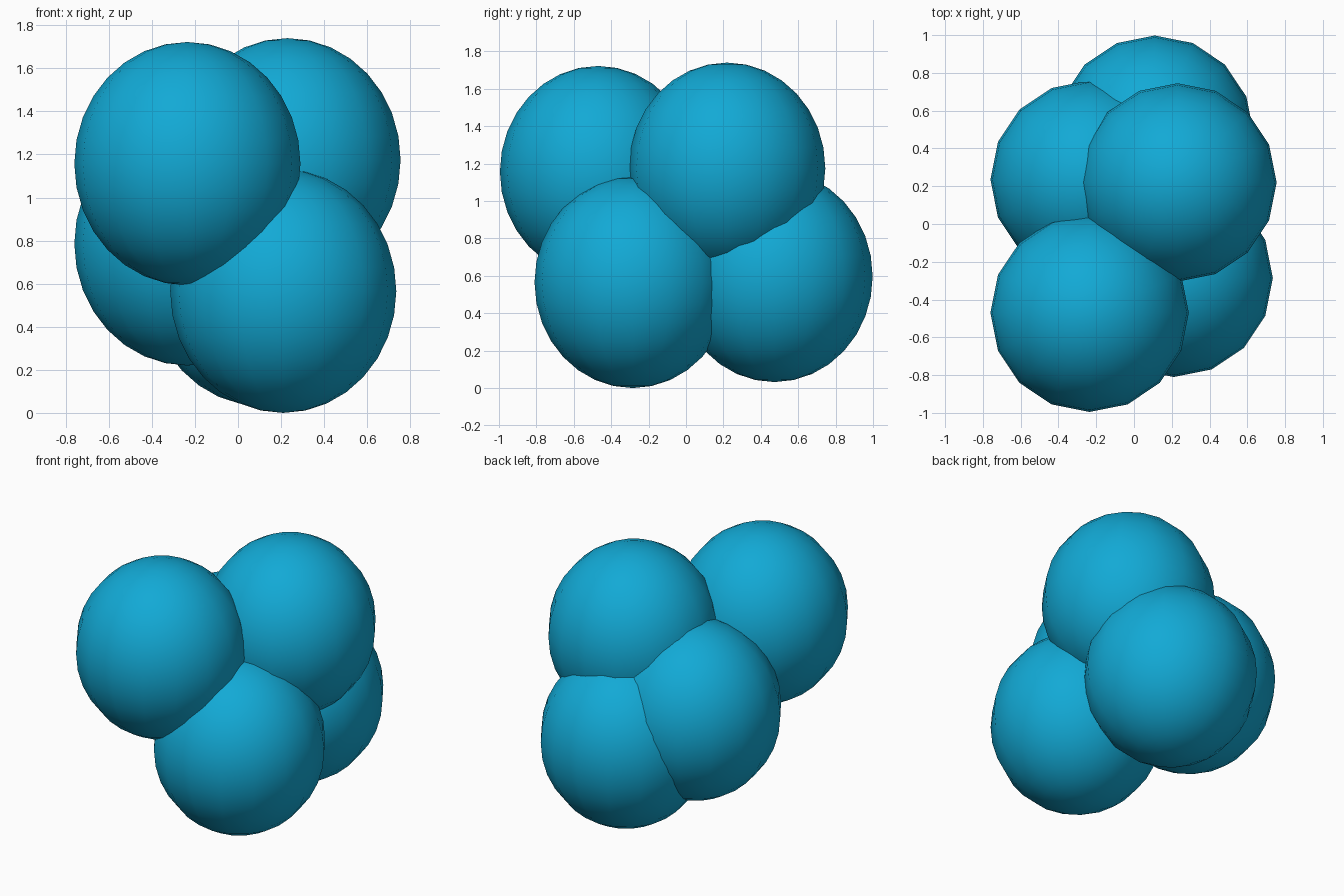
import bpy

default = bpy.data.objects.get("Cube")
if default:
    bpy.data.objects.remove(default, do_unlink=True)

# One blue for the whole cluster
blue = bpy.data.materials.new("bright blue")
blue.use_nodes = True
colour = (0.006, 0.40, 0.67, 1.0)
blue.diffuse_color = colour
blue.node_tree.nodes["Principled BSDF"].inputs["Base Color"].default_value = colour

RADIUS = 0.525       # horizontal radius
HALF_HEIGHT = 0.565  # balls are slightly taller than wide


def ball(name, centre):
    """Sixteen-sided, slightly stretched smooth ball."""
    bpy.ops.mesh.primitive_uv_sphere_add(segments=16, ring_count=16,
                                         radius=1, location=centre)
    obj = bpy.context.object
    obj.name = name
    obj.scale = (RADIUS, RADIUS, HALF_HEIGHT)
    bpy.ops.object.transform_apply(location=False, rotation=False, scale=True)
    bpy.ops.object.shade_smooth()
    obj.data.materials.append(blue)
    return obj


# Overlapping cluster: two upper balls, one middle, two lower
ball("upper_front_ball", (-0.235, -0.47, 1.157))
ball("upper_back_ball", (0.23, 0.22, 1.175))
ball("middle_side_ball", (-0.235, 0.235, 0.785))
ball("lower_front_ball", (0.21, -0.285, 0.565))
ball("lower_back_ball", (0.11, 0.473, 0.597))
